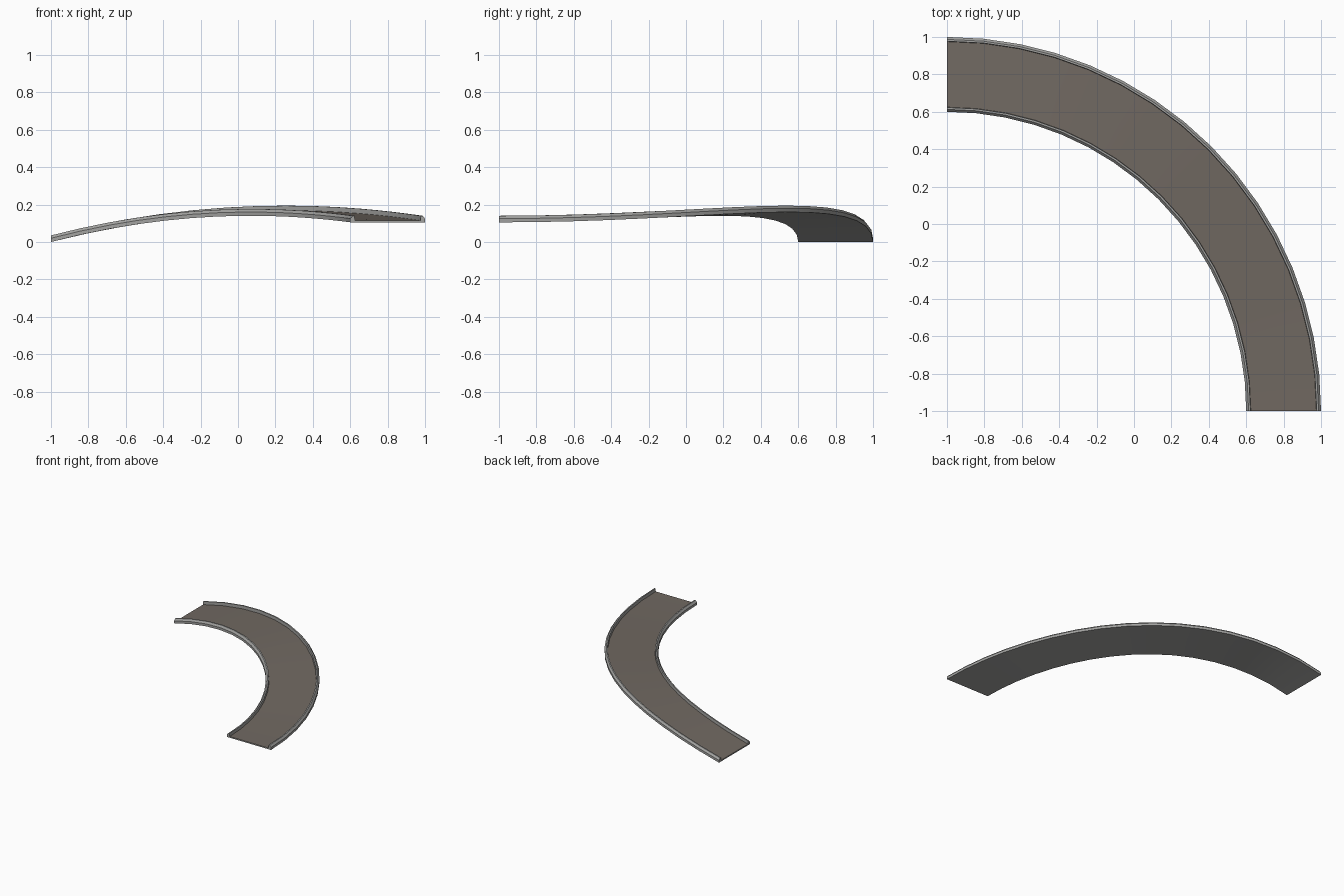
import bpy, math

if "Cube" in bpy.data.objects:
    bpy.data.objects.remove(bpy.data.objects["Cube"])

SEG = 16  # segments along the quarter turn


def material(name, rgb):
    m = bpy.data.materials.new(name)
    m.diffuse_color = (*rgb, 1)
    m.use_nodes = True
    m.node_tree.nodes["Principled BSDF"].inputs["Base Color"].default_value = m.diffuse_color
    return m


grey = material("rim grey", (0.36, 0.36, 0.35))
brown = material("road brown grey", (0.165, 0.142, 0.122))


def base_height(radius, u):
    """Humped, slightly banked underside; u = cosine of the turn angle."""
    inner = 0.14 - 0.315 * (u - 0.667) ** 2
    outer = 0.16 - 0.403 * (u - 0.63) ** 2
    k = (radius - 1.6) / 0.4
    return max(0, inner * (1 - k) + outer * k)


def sweep(name, profile, mats, brown_side=None):
    """Sweep a closed (radius, height) profile round the quarter turn."""
    n = len(profile)
    verts, faces = [], []
    for i in range(SEG + 1):
        a = math.pi / 2 * i / SEG
        for r, h in profile:
            verts.append((-1 + r * math.cos(a), -1 + r * math.sin(a),
                          base_height(r, math.cos(a)) + h))
    for i in range(SEG):
        for j in range(n):
            k = (j + 1) % n
            faces.append((i * n + j, i * n + k, (i + 1) * n + k, (i + 1) * n + j))
    faces += [tuple(range(n)), tuple(reversed(range(SEG * n, SEG * n + n)))]
    mesh = bpy.data.meshes.new(name)
    mesh.from_pydata(verts, [], faces)
    for m in mats:
        mesh.materials.append(m)
    if brown_side is not None:
        for f in range(SEG):
            mesh.polygons[f * n + brown_side].material_index = 1
    # the profile runs clockwise, flip so faces look outwards
    mesh.flip_normals()
    ob = bpy.data.objects.new(name, mesh)
    bpy.context.collection.objects.link(ob)
    bpy.context.view_layer.objects.active = ob
    ob.select_set(True)
    bpy.ops.object.mode_set(mode='EDIT')
    bpy.ops.mesh.select_all(action='SELECT')
    bpy.ops.mesh.normals_make_consistent(inside=False)
    bpy.ops.object.mode_set(mode='OBJECT')
    bpy.ops.object.shade_smooth_by_angle(angle=math.radians(25))
    ob.select_set(False)


# curb profile: (distance from the road edge, height)
curb = [(0, 0), (0, 0.02), (0.013, 0.035), (0.023, 0.035), (0.025, 0.01), (0.025, 0)]

# road deck with brown top
sweep("road_deck", [(1.625, 0), (1.625, 0.01), (1.975, 0.01), (1.975, 0)],
      [grey, brown], brown_side=1)
# raised curbs on both edges
sweep("inner_curb", [(1.6 + d, h) for d, h in curb], [grey])
sweep("outer_curb", [(2.0 - d, h) for d, h in curb], [grey])
